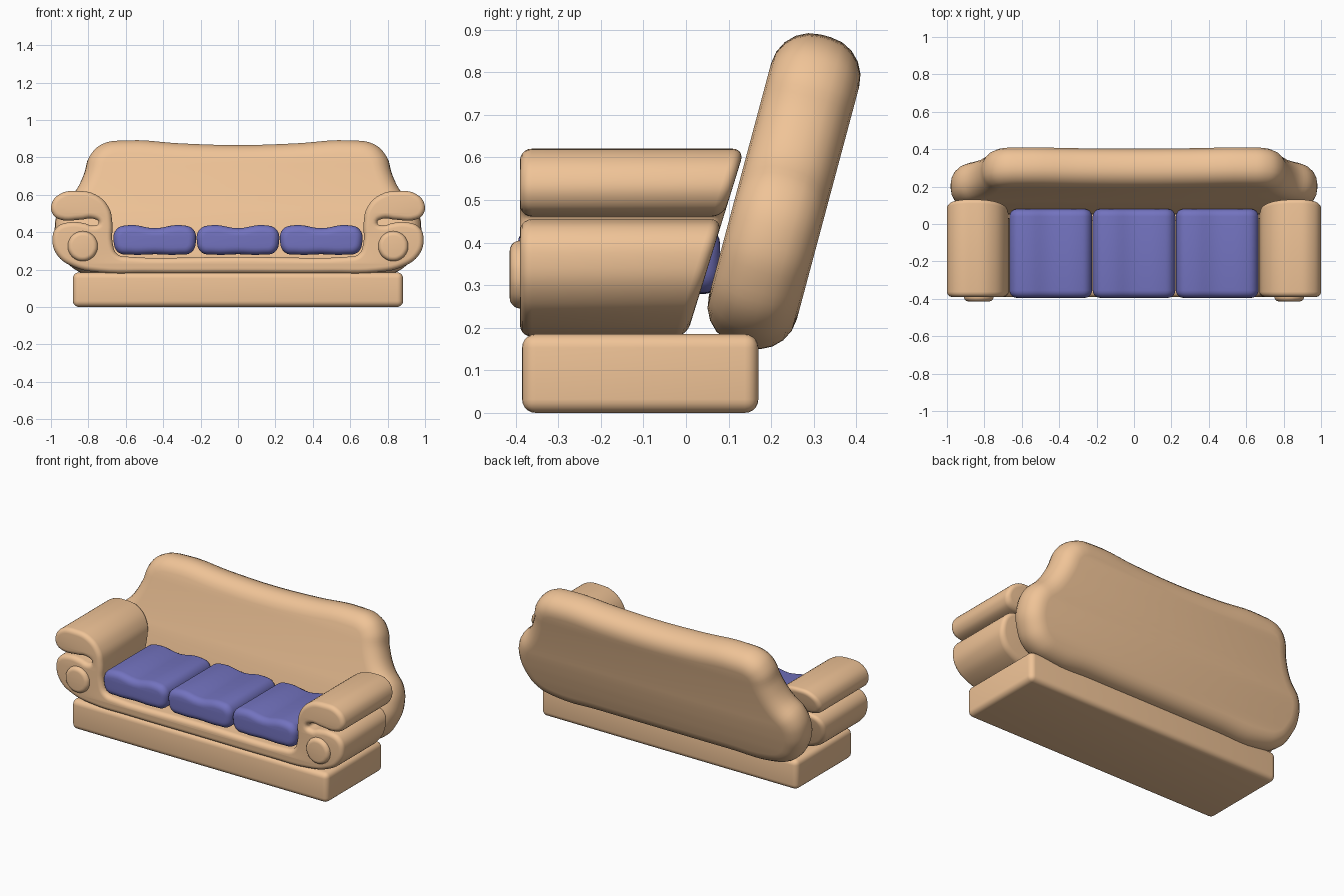
import bpy, bmesh, math
from mathutils import Matrix

if "Cube" in bpy.data.objects:
    bpy.data.objects.remove(bpy.data.objects["Cube"])


def material(name, rgb):
    m = bpy.data.materials.new(name)
    m.diffuse_color = (*rgb, 1)
    m.use_nodes = True
    m.node_tree.nodes["Principled BSDF"].inputs["Base Color"].default_value = m.diffuse_color
    return m


TAN = material("tan_fabric", (0.87, 0.55, 0.31))
BLUE = material("blue_fabric", (0.17, 0.17, 0.52))


def finish(name, mesh, mat):
    ob = bpy.data.objects.new(name, mesh)
    bpy.context.collection.objects.link(ob)
    mesh.materials.clear()
    mesh.materials.append(mat)
    bpy.ops.object.select_all(action='DESELECT')
    ob.select_set(True)
    bpy.context.view_layer.objects.active = ob
    bpy.ops.object.shade_smooth_by_angle(angle=math.radians(40))
    return ob


def mirrored(half):
    """Close a right-hand half outline that starts and ends on x = 0."""
    return half + [(-x, z) for x, z in reversed(half[1:-1])]


def padded(name, points, depth, radius, matrix, mat, reshape=None):
    """Smooth outline, extruded to a depth and rolled over at both faces."""
    cu = bpy.data.curves.new(name, 'CURVE')
    cu.dimensions, cu.fill_mode = '2D', 'BOTH'
    cu.resolution_u, cu.bevel_resolution = 5, 4
    cu.extrude, cu.bevel_depth, cu.offset = depth / 2 - radius, radius, -radius
    sp = cu.splines.new('BEZIER')
    sp.bezier_points.add(len(points) - 1)
    for bp, (x, z) in zip(sp.bezier_points, points):
        bp.co = (x, z, 0)
        bp.handle_left_type = bp.handle_right_type = 'AUTO'
    sp.use_cyclic_u = True
    tmp = bpy.data.objects.new(name + "_outline", cu)
    bpy.context.collection.objects.link(tmp)
    dg = bpy.context.evaluated_depsgraph_get()
    mesh = bpy.data.meshes.new_from_object(tmp.evaluated_get(dg))
    bpy.data.objects.remove(tmp)
    mesh.transform(matrix)
    bm = bmesh.new()
    bm.from_mesh(mesh)
    bmesh.ops.remove_doubles(bm, verts=bm.verts, dist=0.0005)
    if reshape:
        for v in bm.verts:
            reshape(v.co)
    bmesh.ops.recalc_face_normals(bm, faces=bm.faces)
    bm.to_mesh(mesh)
    bm.free()
    return finish(name, mesh, mat)


def facing(y, z=0, lean=0):
    """Stand an outline upright, facing -y, leaning back by some degrees."""
    return Matrix.Translation((0, y, z)) @ Matrix.Rotation(math.radians(90 - lean), 4, 'X')


# plinth
bm = bmesh.new()
bmesh.ops.create_cube(bm, size=1, matrix=Matrix.Translation((0, -0.1075, 0.0925))
                      @ Matrix.Diagonal((1.765, 0.555, 0.185, 1)))
bmesh.ops.bevel(bm, geom=bm.edges[:], offset=0.032, segments=5, profile=0.5, affect='EDGES')
plinth = bpy.data.meshes.new("plinth")
bm.to_mesh(plinth)
bm.free()
finish("plinth", plinth, TAN)

# seat frame with both rolled arms, one continuous scroll outline
frame = [(0, .18), (.5, .18), (.74, .185), (.88, .215), (.965, .275), (.992, .36),
         (.97, .425), (.90, .453), (.82, .447), (.775, .435), (.745, .45), (.775, .472),
         (.84, .467), (.95, .467), (.99, .495), (.997, .55), (.95, .605), (.86, .62),
         (.76, .60), (.69, .53), (.672, .45), (.67, .34), (.645, .282), (.58, .268), (0, .268)]


def slant_back(co):
    if co.y > -0.15:
        co.y += 0.31 * (co.z - 0.45)


padded("seat_frame_and_arms", mirrored(frame), 0.475, 0.028, facing(-0.1525), TAN, slant_back)

# leaning backrest
back = [(0, -.371), (.45, -.371), (.74, -.368), (.88, -.32), (.955, -.22), (.98, -.11),
        (.955, .0), (.875, .09), (.825, .19), (.795, .29), (.73, .355), (.6, .377),
        (.3, .36), (0, .351)]
padded("backrest", mirrored(back), 0.214, 0.095, facing(0.23, 0.52, 15), TAN)

# three seat cushions
pillow = [(0, .282), (.13, .28), (.195, .292), (.22, .35), (.205, .415), (.14, .437), (0, .421)]
for i in (-1, 0, 1):
    padded("seat_cushion_%d" % (i + 2), mirrored(pillow), 0.475, 0.04,
           Matrix.Translation((i * 0.445, 0, 0)) @ facing(-0.1575), BLUE)

# round buttons on the arm fronts
disc = [(0.08 * math.cos(a * math.pi / 6), 0.08 * math.sin(a * math.pi / 6)) for a in range(12)]
for side, s in (("left", -1), ("right", 1)):
    padded("arm_button_" + side, disc, 0.06, 0.025,
           Matrix.Translation((s * 0.83, 0, 0)) @ facing(-0.384, 0.325), TAN)
